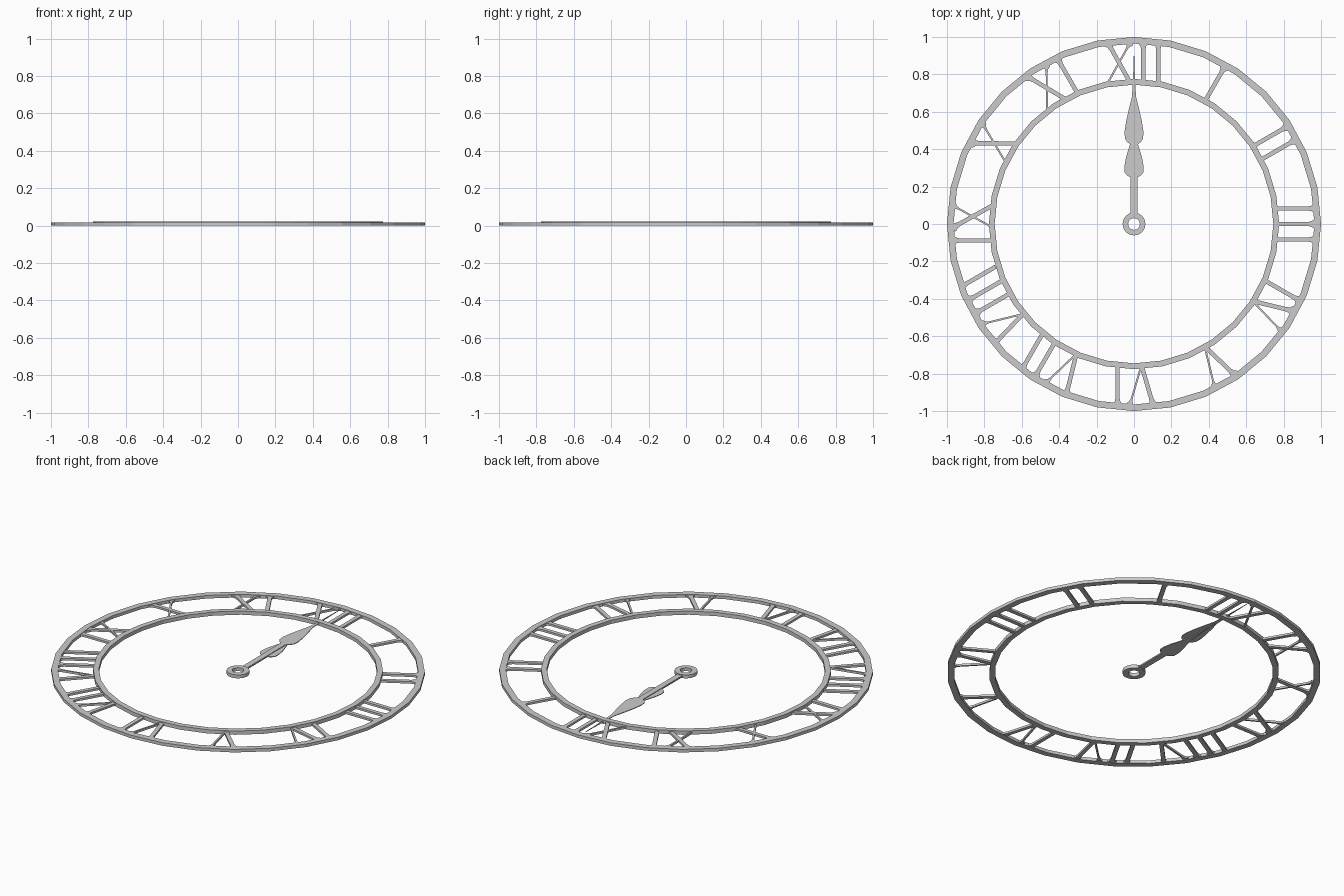
import bpy
import bmesh
from math import sin, cos, pi, radians, hypot

if "Cube" in bpy.data.objects:
    bpy.data.objects.remove(bpy.data.objects["Cube"])


def finish(bm, name):
    bmesh.ops.recalc_face_normals(bm, faces=bm.faces)
    me = bpy.data.meshes.new(name)
    bm.to_mesh(me)
    bm.free()
    ob = bpy.data.objects.new(name, me)
    bpy.context.collection.objects.link(ob)
    return ob


def ring(name, r_out, r_in, z0, z1, sides):
    """Square-section ring with a vertex on the +y axis."""
    bm = bmesh.new()
    section = [(r_out, z0), (r_out, z1), (r_in, z1), (r_in, z0)]
    loops = []
    for i in range(sides):
        a = 2 * pi * i / sides
        loops.append([bm.verts.new((r * sin(a), r * cos(a), z)) for r, z in section])
    for i in range(sides):
        a, b = loops[i], loops[(i + 1) % sides]
        for k in range(4):
            m = (k + 1) % 4
            bm.faces.new((a[k], b[k], b[m], a[m]))
    return finish(bm, name)


def prism(bm, pts, z0, z1):
    """Closed outline extruded between two heights."""
    lo = [bm.verts.new((x, y, z0)) for x, y in pts]
    hi = [bm.verts.new((x, y, z1)) for x, y in pts]
    bm.faces.new(lo)
    bm.faces.new(hi)
    for i in range(len(pts)):
        j = (i + 1) % len(pts)
        bm.faces.new((lo[i], lo[j], hi[j], hi[i]))


# Rings of the dial
ring("outer_ring", 1.0, 0.965, 0.0, 0.018, 32)
ring("inner_ring", 0.776, 0.745, 0.0, 0.022, 32)

# Hour marker bars: each is a strut between the rings, flared at the outer end
R0, R1 = 0.755, 0.97
WIDE, THIN = 0.0115, 0.005


def strut(bm, angle, t_in, t_out, w):
    dx, dy = t_out - t_in, R1 - R0
    length = hypot(dx, dy)
    ux, uy = dx / length, dy / length

    def place(s, side):
        d = s * length
        t, r = t_in + ux * d + uy * side, R0 + uy * d - ux * side
        return (r * sin(angle) + t * cos(angle), r * cos(angle) - t * sin(angle))

    half = [(0, w), (0.83, w), (0.91, w + 0.004), (0.96, w + 0.013), (1, w + 0.013)]
    pts = [place(s, h) for s, h in half] + [place(s, -h) for s, h in reversed(half)]
    prism(bm, pts, 0.003, 0.015)


# Per hour: (kind, tangential offset)
HOURS = {
    1: [("bar", 0)],
    2: [("bar", -0.042), ("bar", 0.042)],
    3: [("bar", -0.083), ("bar", 0), ("bar", 0.083)],
    4: [("bar", -0.088), ("wedge", 0.04)],
    5: [("wedge", 0)],
    6: [("wedge", -0.04), ("bar", 0.088)],
    7: [("wedge", -0.08), ("bar", 0.05), ("bar", 0.13)],
    8: [("wedge", -0.12), ("bar", 0.01), ("bar", 0.09), ("bar", 0.172)],
    9: [("bar", -0.088), ("cross", 0.04)],
    10: [("cross", 0)],
    11: [("cross", -0.04), ("bar", 0.088)],
    12: [("cross", -0.08), ("bar", 0.05), ("bar", 0.13)],
}
bm = bmesh.new()
for hour, parts in HOURS.items():
    a = radians(30 * hour)
    for kind, t in parts:
        if kind == "bar":
            strut(bm, a, t, t, WIDE)
        elif kind == "wedge":
            strut(bm, a, t, t - 0.063, WIDE)
            strut(bm, a, t, t + 0.063, THIN)
        else:
            strut(bm, a, t + 0.06, t - 0.06, WIDE)
            strut(bm, a, t - 0.06, t + 0.06, THIN)
finish(bm, "hour_bars")


# Hands, both pointing to +y, mirrored from a half outline
def hand(name, half, z0, z1):
    bm = bmesh.new()
    pts = half + [(-x, y) for x, y in reversed(half) if x > 0]
    prism(bm, pts, z0, z1)
    return finish(bm, name)


hand("hour_hand", [(0.018, 0.05), (0.018, 0.25), (0.035, 0.258), (0.05, 0.275),
                   (0.051, 0.31), (0.042, 0.36), (0.026, 0.41), (0.016, 0.45),
                   (0.006, 0.52), (0, 0.68)], 0.006, 0.010)
hand("minute_hand", [(0.017, 0.05), (0.017, 0.425), (0.035, 0.437), (0.048, 0.455),
                     (0.051, 0.49), (0.042, 0.55), (0.026, 0.62), (0.011, 0.68),
                     (0.005, 0.78), (0, 0.94)], 0.011, 0.015)
ring("hand_hub", 0.061, 0.031, 0.0, 0.02, 24)
